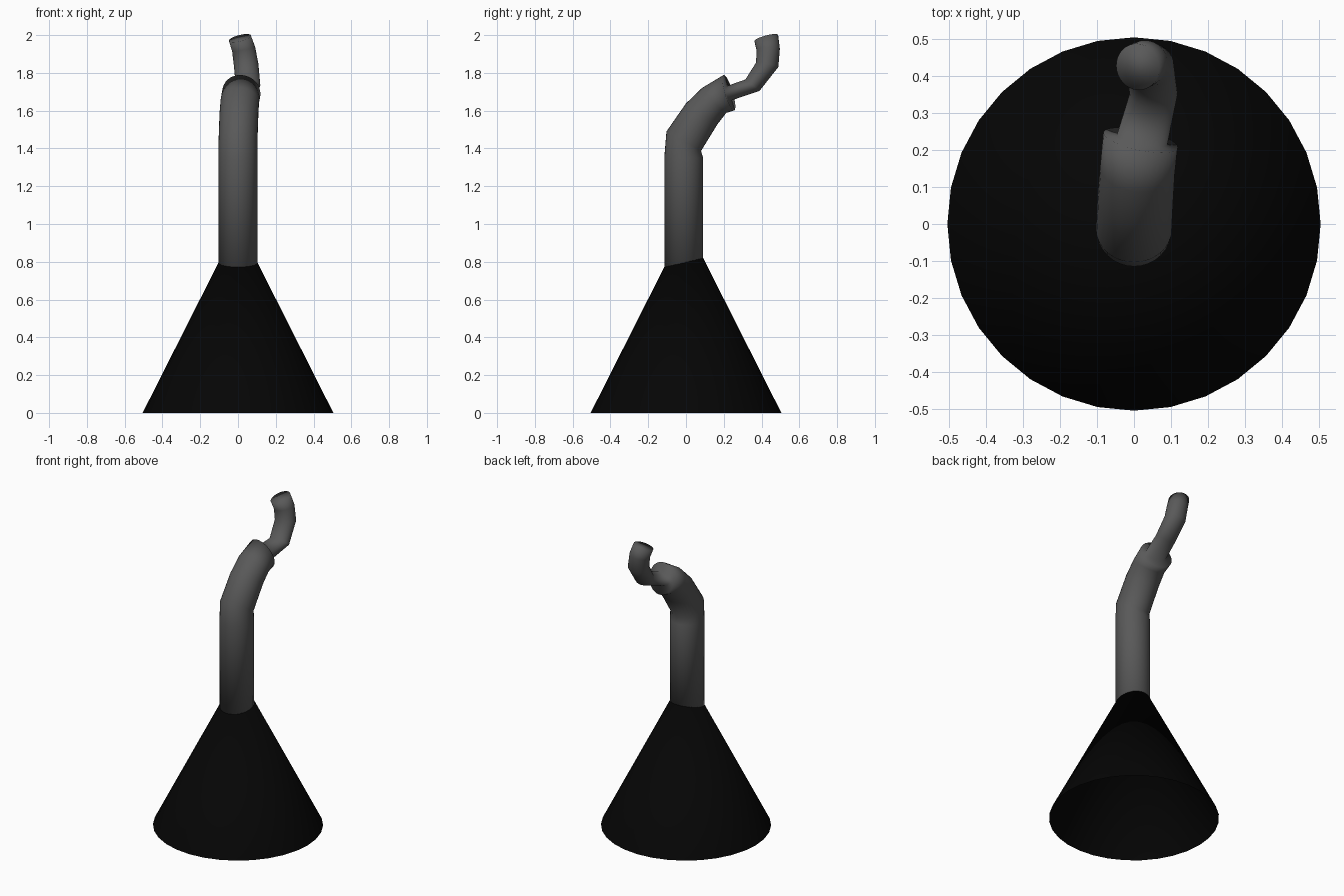
import bpy, bmesh, math
from mathutils import Vector

if "Cube" in bpy.data.objects:
    bpy.data.objects.remove(bpy.data.objects["Cube"])

SIDES = 32


def material(name, value):
    m = bpy.data.materials.new(name)
    m.diffuse_color = (value, value, value, 1)
    m.use_nodes = True
    m.node_tree.nodes["Principled BSDF"].inputs["Base Color"].default_value = m.diffuse_color
    return m


def ring(bm, center, normal, ru, rv):
    """Elliptical loop of vertices lying across the given direction."""
    n = Vector(normal).normalized()
    u = (Vector((1, 0, 0)) - n * n.x).normalized()
    v = n.cross(u)
    c = Vector(center)
    angles = [2 * math.pi * i / SIDES for i in range(SIDES)]
    return [bm.verts.new(c + u * ru * math.cos(a) + v * rv * math.sin(a)) for a in angles]


def loft(name, sections, mat):
    bm = bmesh.new()
    loops = [ring(bm, *s) for s in sections]
    for a, b in zip(loops, loops[1:]):
        for i in range(SIDES):
            j = (i + 1) % SIDES
            bm.faces.new((a[i], a[j], b[j], b[i]))
    bm.faces.new(loops[0][::-1])
    bm.faces.new(loops[-1])
    bmesh.ops.recalc_face_normals(bm, faces=bm.faces)
    for f in bm.faces:
        f.smooth = True
    me = bpy.data.meshes.new(name)
    bm.to_mesh(me)
    bm.free()
    ob = bpy.data.objects.new(name, me)
    bpy.context.collection.objects.link(ob)
    me.materials.append(mat)
    return ob


# Open conical base, its tip hidden in the pipe
bpy.ops.mesh.primitive_cone_add(vertices=SIDES, radius1=0.505, radius2=0, depth=1.0,
                                end_fill_type='NOTHING', location=(0, 0, 0.5))
base = bpy.context.object
base.name = "cone_base"
base.data.materials.append(material("black", 0.0015))
bpy.ops.object.shade_smooth_by_angle(angle=math.radians(40))

# Bent pipe stepping down into a thin crooked spout
loft("bent_pipe", [
    ((0, -0.012, 0.70), (0, 0, 1), 0.103, 0.103),
    ((0, -0.012, 1.35), (0, 0, 1), 0.103, 0.103),
    ((0, -0.012, 1.438), (0, 0.49, 0.87), 0.103, 0.105),
    ((0.005, 0.083, 1.583), (0, 0.55, 0.84), 0.103, 0.10),
    ((0.01, 0.15, 1.655), (0.08, 0.72, 0.69), 0.102, 0.092),
    ((0.018, 0.227, 1.695), (0.2, 0.94, 0.28), 0.103, 0.098),
    ((0.022, 0.227, 1.692), (0.2, 0.94, 0.28), 0.07, 0.04),
    ((0.053, 0.352, 1.735), (0, 0.62, 0.78), 0.065, 0.048),
    ((0.043, 0.430, 1.843), (-0.1, 0.2, 0.98), 0.065, 0.060),
    ((0.030, 0.435, 1.925), (-0.2, -0.05, 0.98), 0.062, 0.062),
    ((0.010, 0.425, 1.984), (-0.25, -0.27, 1), 0.060, 0.065),
], material("dark_grey", 0.1))
